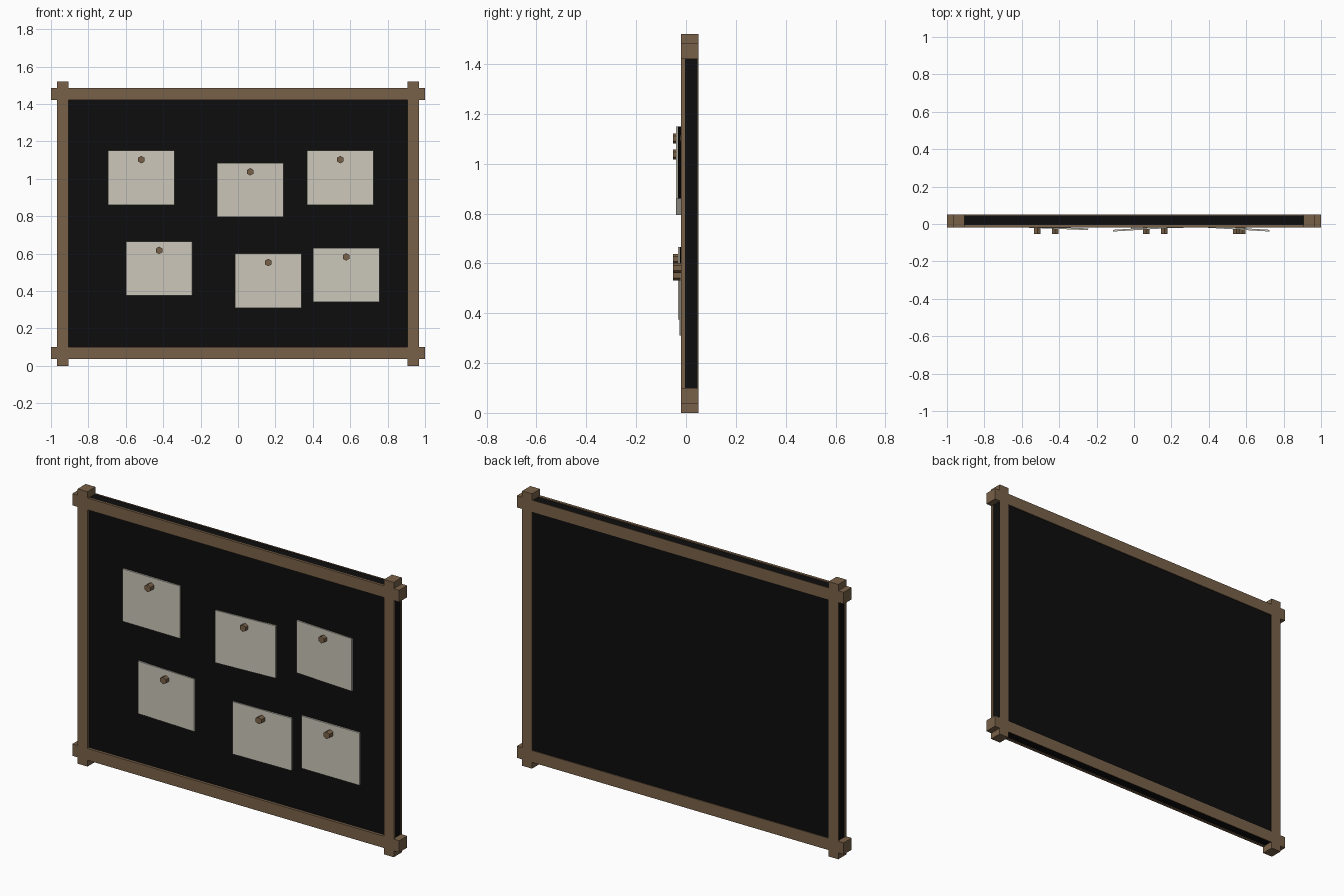
import bpy, bmesh
from math import radians, pi
from mathutils import Matrix, Vector

cube = bpy.data.objects.get("Cube")
if cube:
    bpy.data.objects.remove(cube, do_unlink=True)


def make_material(name, color):
    m = bpy.data.materials.new(name)
    m.use_nodes = True
    m.diffuse_color = (*color, 1)
    m.node_tree.nodes["Principled BSDF"].inputs["Base Color"].default_value = (*color, 1)
    return m


wood = make_material("brown wood", (0.19, 0.12, 0.065))
black = make_material("black board", (0.004, 0.004, 0.004))
paper = make_material("pale paper", (0.60, 0.57, 0.49))


def finish(name, bm, *mats):
    mesh = bpy.data.meshes.new(name)
    bm.to_mesh(mesh)
    bm.free()
    for m in mats:
        mesh.materials.append(m)
    obj = bpy.data.objects.new(name, mesh)
    bpy.context.collection.objects.link(obj)
    return obj


def box(name, x, y, z, mat):
    bm = bmesh.new()
    size = Vector((x[1] - x[0], y[1] - y[0], z[1] - z[0]))
    mid = Vector((sum(x), sum(y), sum(z))) / 2
    bmesh.ops.create_cube(bm, size=1, matrix=Matrix.Translation(mid) @ Matrix.Diagonal(size).to_4x4())
    return finish(name, bm, mat)


HEIGHT = 1.52
FRONT, BACK = -0.02, 0.05
INNER, OUTER = 0.907, 0.967        # post edges in x
LOW, HIGH = 0.035, 0.1             # bottom rail edges in z

# Board slab, its edges showing between the front and back strips
box("board", (-0.963, 0.963), (-0.005, 0.046), (LOW + 0.004, HEIGHT - LOW - 0.004), black)

# Frame strips on both faces
for face, y in (("front", (FRONT, -0.005)), ("back", (0.046, BACK))):
    for side, s in (("left", 1), ("right", -1)):
        box(f"{face}_{side}_post", sorted((s * INNER, s * OUTER)), y, (HIGH, HEIGHT - HIGH), wood)
    box(f"{face}_bottom_rail", (-INNER, INNER), y, (LOW, HIGH), wood)
    box(f"{face}_top_rail", (-INNER, INNER), y, (HEIGHT - HIGH, HEIGHT - LOW), wood)

# Crossed corner blocks: stepped outline extruded through the full depth
outline = [(INNER, HIGH), (INNER, 0), (OUTER, 0), (OUTER, LOW), (1, LOW), (1, HIGH)]
for side, s in (("left", 1), ("right", -1)):
    for level, top in (("bottom", False), ("top", True)):
        bm = bmesh.new()
        verts = [bm.verts.new((s * x, FRONT, HEIGHT - z if top else z)) for x, z in outline]
        face = bm.faces.new(verts)
        new = bmesh.ops.extrude_face_region(bm, geom=[face])["geom"]
        bmesh.ops.translate(bm, vec=(0, BACK - FRONT, 0),
                            verts=[v for v in new if isinstance(v, bmesh.types.BMVert)])
        bmesh.ops.recalc_face_normals(bm, faces=bm.faces)
        finish(f"{level}_{side}_corner", bm, wood)

# Notes: centre x, centre z, turn about z in degrees
notes = [(-0.517, 1.005, 0.5), (0.065, 0.94, -3.5), (0.547, 1.005, 3.5),
         (-0.422, 0.52, 2.3), (0.162, 0.455, -1.2), (0.578, 0.485, 0)]
WIDTH, TALL, THICK = 0.355, 0.29, 0.009
for i, (x, z, turn) in enumerate(notes, 1):
    angle = radians(turn)
    depth = -0.014 - WIDTH / 2 * abs(angle)
    bm = bmesh.new()
    bmesh.ops.create_cube(bm, size=1, matrix=Matrix.Translation((x, depth, z))
                          @ Matrix.Rotation(-angle, 4, "Z")
                          @ Matrix.Diagonal((WIDTH, THICK, TALL, 1)))
    bm.normal_update()
    for f in bm.faces:
        f.material_index = 1 if f.normal.y > 0.5 else 0
    finish(f"note_{i}", bm, paper, black)

    # Six-sided pin near the top of the note
    bm = bmesh.new()
    bmesh.ops.create_cone(bm, cap_ends=True, segments=6, radius1=0.02, radius2=0.02, depth=0.045,
                          matrix=Matrix.Translation((x, -0.03, z + 0.097))
                          @ Matrix.Rotation(pi / 2, 4, "X"))
    finish(f"pin_{i}", bm, wood)
